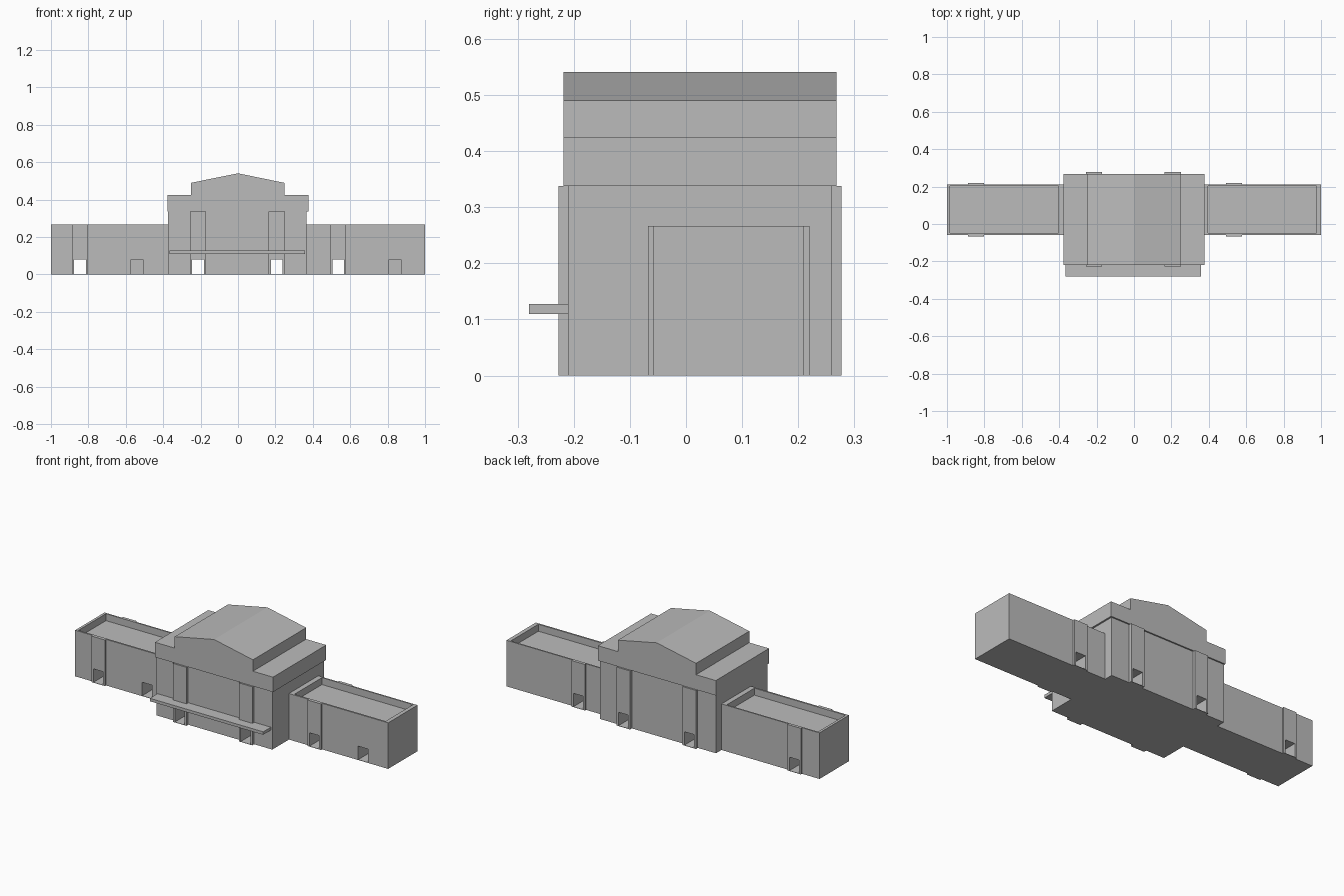
import bpy, bmesh

old = bpy.data.objects.get("Cube")
if old:
    bpy.data.objects.remove(old, do_unlink=True)

stone = bpy.data.materials.new("pale grey stone")
stone.use_nodes = True
grey = (0.5, 0.5, 0.5, 1)
stone.diffuse_color = grey
stone.node_tree.nodes["Principled BSDF"].inputs["Base Color"].default_value = grey


def prism(name, profile, y0, y1):
    """Extrude an x-z outline from y0 to y1."""
    bm = bmesh.new()
    face = bm.faces.new([bm.verts.new((x, y0, z)) for x, z in profile])
    ext = bmesh.ops.extrude_face_region(bm, geom=[face])
    moved = [v for v in ext["geom"] if isinstance(v, bmesh.types.BMVert)]
    bmesh.ops.translate(bm, verts=moved, vec=(0, y1 - y0, 0))
    bmesh.ops.recalc_face_normals(bm, faces=bm.faces)
    mesh = bpy.data.meshes.new(name)
    bm.to_mesh(mesh)
    bm.free()
    mesh.materials.append(stone)
    obj = bpy.data.objects.new(name, mesh)
    bpy.context.collection.objects.link(obj)
    return obj


def box(name, x0, x1, y0, y1, z0, z1):
    return prism(name, [(x0, z0), (x1, z0), (x1, z1), (x0, z1)], y0, y1)


def cut(obj, *bounds):
    """Subtract a box from an object and discard the cutter."""
    cutter = box("cutter", *bounds)
    cutter.hide_render = True
    mod = obj.modifiers.new("opening", "BOOLEAN")
    mod.operation = "DIFFERENCE"
    mod.solver = "EXACT"
    mod.object = cutter
    bpy.context.view_layer.objects.active = obj
    bpy.ops.object.modifier_apply(modifier=mod.name)
    bpy.data.objects.remove(cutter, do_unlink=True)


SILL, DOOR_TOP = 0.002, 0.08


def passage(label, body, x, y0, y1, out, top):
    """Front and back pilasters with a doorway running right through."""
    front = box(label + "_front_pilaster", x - 0.043, x + 0.043, y0 - out, y0, 0, top)
    back = box(label + "_back_pilaster", x - 0.043, x + 0.043, y1, y1 + out, 0, top)
    for part in (body, front, back):
        cut(part, x - 0.031, x + 0.031, y0 - 0.1, y1 + 0.1, SILL, DOOR_TOP)


# Central hall with two through passages
hall = box("hall", -0.374, 0.366, -0.21, 0.26, 0, 0.338)
for label, x in (("hall_right", -0.214), ("hall_left", 0.207)):
    passage(label, hall, x, -0.21, 0.26, 0.017, 0.338)

# Stepped gable roof
prism("gable_roof", [(-0.378, 0.338), (0.376, 0.338), (0.376, 0.424), (0.248, 0.424),
                     (0.248, 0.49), (0, 0.541), (-0.252, 0.49), (-0.252, 0.424),
                     (-0.378, 0.424)], -0.218, 0.268)

# Entrance canopy
box("canopy", -0.367, 0.357, -0.28, -0.21, 0.11, 0.127)

# Wings share one layout, shifted along x
for label, x0, x1, shift in (("right_wing", -1, -0.374, 0), ("left_wing", 0.366, 1, 1.38)):
    wing = box(label, x0, x1, -0.058, 0.21, 0, 0.266)
    # Sunken roof behind the parapet
    cut(wing, shift - 0.985, shift - 0.403, -0.048, 0.202, 0.226, 0.4)
    passage(label, wing, shift - 0.845, -0.058, 0.21, 0.01, 0.266)
    # Second front doorway, closed at the back
    cut(wing, shift - 0.572, shift - 0.508, -0.2, 0.15, SILL, DOOR_TOP)
